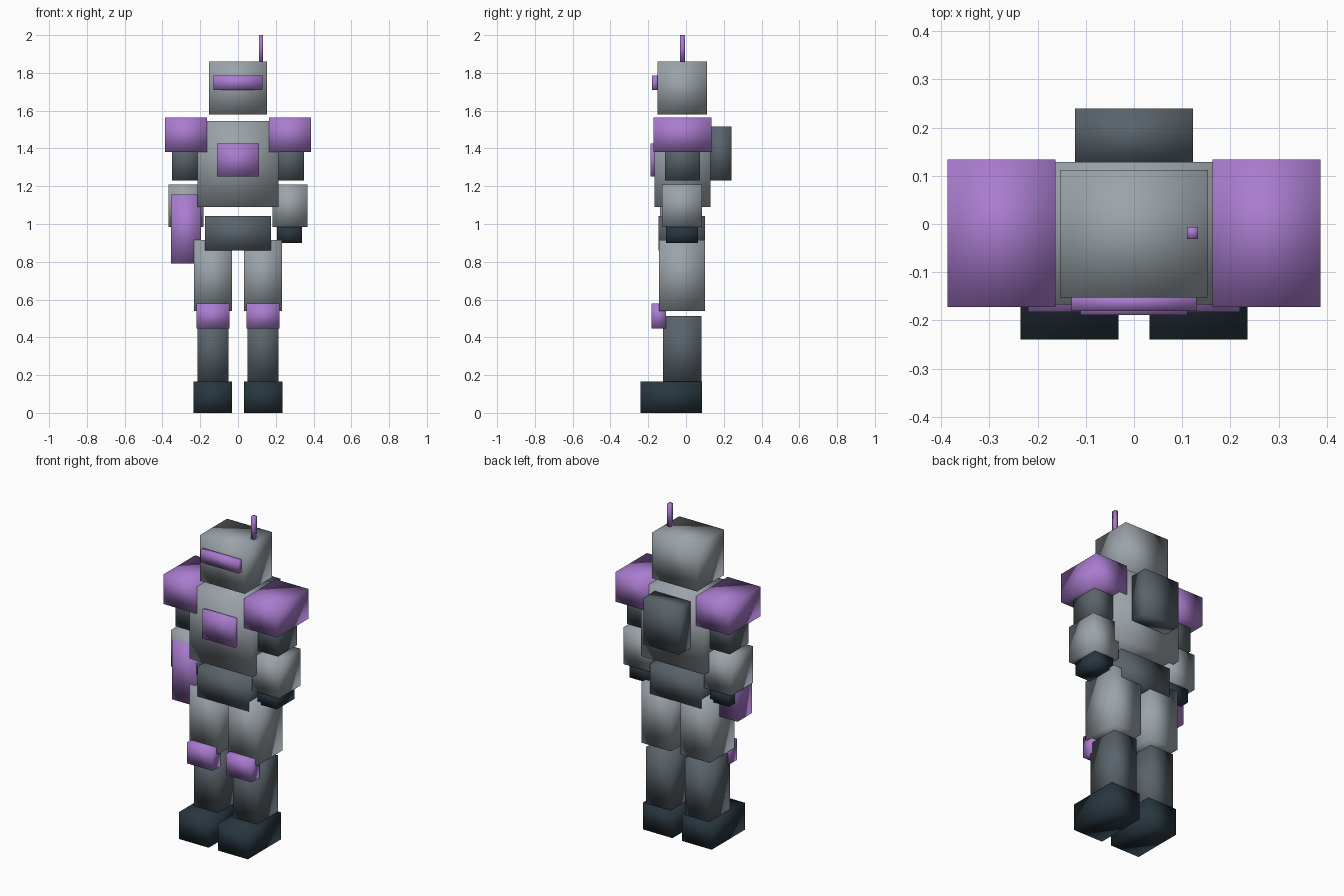
import bpy
import bmesh

if "Cube" in bpy.data.objects:
    bpy.data.objects.remove(bpy.data.objects["Cube"])


def material(name, rgb):
    m = bpy.data.materials.new(name)
    m.diffuse_color = (*rgb, 1.0)
    m.use_nodes = True
    m.node_tree.nodes["Principled BSDF"].inputs["Base Color"].default_value = m.diffuse_color
    return m


LIGHT = material("light grey", (0.33, 0.37, 0.40))
DARK = material("dark grey", (0.10, 0.125, 0.145))
NAVY = material("dark navy", (0.021, 0.037, 0.050))
PURPLE = material("purple", (0.40, 0.20, 0.62))


def box(name, mat, x, y, z):
    """Soft-shaded block spanning the given (min, max) ranges."""
    bm = bmesh.new()
    bmesh.ops.create_cube(bm, size=1.0)
    for v in bm.verts:
        v.co = [r[0] if c < 0 else r[1] for c, r in zip(v.co, (x, y, z))]
    for f in bm.faces:
        f.smooth = True
    mesh = bpy.data.meshes.new(name)
    bm.to_mesh(mesh)
    bm.free()
    mesh.materials.append(mat)
    ob = bpy.data.objects.new(name, mesh)
    bpy.context.collection.objects.link(ob)
    return ob


def pair(name, mat, x, y, z):
    """Block on the +x side and its mirror image."""
    box("left_" + name, mat, x, y, z)
    box("right_" + name, mat, (-x[1], -x[0]), y, z)


# Head with visor and antenna
box("head", LIGHT, (-0.153, 0.153), (-0.152, 0.112), (1.58, 1.861))
box("visor", PURPLE, (-0.13, 0.13), (-0.18, -0.145), (1.71, 1.787))
box("antenna", PURPLE, (0.11, 0.133), (-0.031, -0.006), (1.855, 2.0))

# Body
box("torso", LIGHT, (-0.215, 0.215), (-0.167, 0.129), (1.09, 1.545))
box("chest_plate", PURPLE, (-0.111, 0.111), (-0.189, -0.16), (1.251, 1.426))
box("backpack", DARK, (-0.122, 0.122), (0.125, 0.24), (1.23, 1.516))
box("pelvis", DARK, (-0.175, 0.175), (-0.145, 0.101), (0.859, 1.042))

# Arms
pair("shoulder", PURPLE, (0.163, 0.387), (-0.172, 0.134), (1.381, 1.564))
pair("upper_arm", DARK, (0.20, 0.35), (-0.11, 0.073), (1.23, 1.45))
pair("forearm", LIGHT, (0.183, 0.368), (-0.127, 0.085), (0.983, 1.209))
pair("hand", NAVY, (0.207, 0.339), (-0.106, 0.064), (0.90, 0.99))

# Tool held on the right forearm
box("arm_blaster", PURPLE, (-0.355, -0.195), (-0.138, 0.005), (0.79, 1.156))

# Legs
pair("thigh", LIGHT, (0.033, 0.232), (-0.143, 0.10), (0.54, 0.916))
pair("knee_pad", PURPLE, (0.046, 0.22), (-0.183, -0.105), (0.448, 0.578))
pair("shin", DARK, (0.05, 0.214), (-0.122, 0.082), (0.16, 0.513))
pair("foot", NAVY, (0.032, 0.235), (-0.24, 0.085), (0.0, 0.165))
